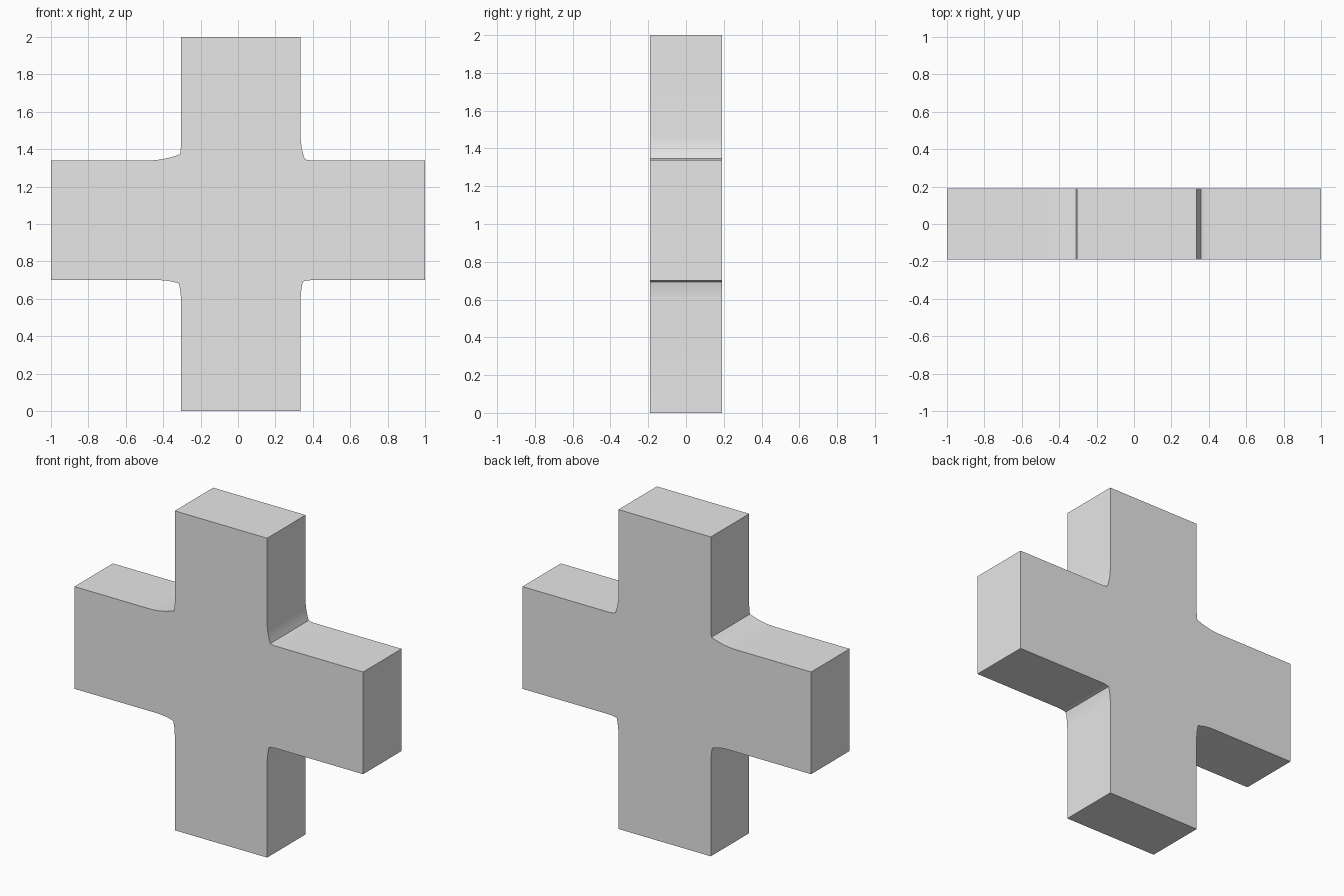
import bpy
import bmesh
from mathutils import Vector

cube = bpy.data.objects.get("Cube")
if cube:
    bpy.data.objects.remove(cube, do_unlink=True)

LEFT, RIGHT, LOW, HIGH = -0.305, 0.335, 0.70, 1.34   # limits of the two bars
HALF_DEPTH = 0.19

# Material
grey = bpy.data.materials.new("light_grey")
grey.use_nodes = True
colour = (0.8, 0.8, 0.8, 1)
grey.diffuse_color = colour
grey.node_tree.nodes["Principled BSDF"].inputs["Base Color"].default_value = colour


def bend(start, control, end, steps=6):
    """Points of a quadratic curve, both ends included."""
    a, b, c = Vector(start), Vector(control), Vector(end)
    return [a.lerp(b, i / steps).lerp(b.lerp(c, i / steps), i / steps)
            for i in range(steps + 1)]


def fillet(x, z, arm_x, knuckle, post_z):
    """Inner corner: curve along the arm to a knuckle, then along the post."""
    kx, kz = knuckle
    along_arm = bend((arm_x, z), ((arm_x + kx) / 2, z), knuckle)
    along_post = bend(knuckle, (x, (kz + post_z) / 2), (x, post_z))
    return along_arm + along_post[1:]


# Outline of the cross, counter-clockwise as seen from the front
outline = [(LEFT, 0), (RIGHT, 0)]
outline += fillet(RIGHT, LOW, 0.40, (0.347, 0.692), 0.59)[::-1]
outline += [(1, LOW), (1, HIGH)]
outline += fillet(RIGHT, HIGH, 0.40, (0.357, 1.346), 1.47)
outline += [(RIGHT, 2), (LEFT, 2)]
outline += fillet(LEFT, HIGH, -0.48, (-0.31, 1.373), 1.43)[::-1]
outline += [(-1, HIGH), (-1, LOW)]
outline += fillet(LEFT, LOW, -0.43, (-0.316, 0.682), 0.59)

# Extrude the outline through the depth
bm = bmesh.new()
front = bm.faces.new([bm.verts.new((x, -HALF_DEPTH, z)) for x, z in outline])
result = bmesh.ops.extrude_face_region(bm, geom=[front], use_keep_orig=True)
moved = [v for v in result["geom"] if isinstance(v, bmesh.types.BMVert)]
bmesh.ops.translate(bm, vec=(0, 2 * HALF_DEPTH, 0), verts=moved)
bmesh.ops.recalc_face_normals(bm, faces=bm.faces)

mesh = bpy.data.meshes.new("cross_body")
bm.to_mesh(mesh)
bm.free()
mesh.materials.append(grey)
body = bpy.data.objects.new("cross_body", mesh)
bpy.context.collection.objects.link(body)

# Smooth the fillets and keep the outer edges sharp
bpy.context.view_layer.objects.active = body
body.select_set(True)
bpy.ops.object.shade_smooth_by_angle(angle=0.52)
